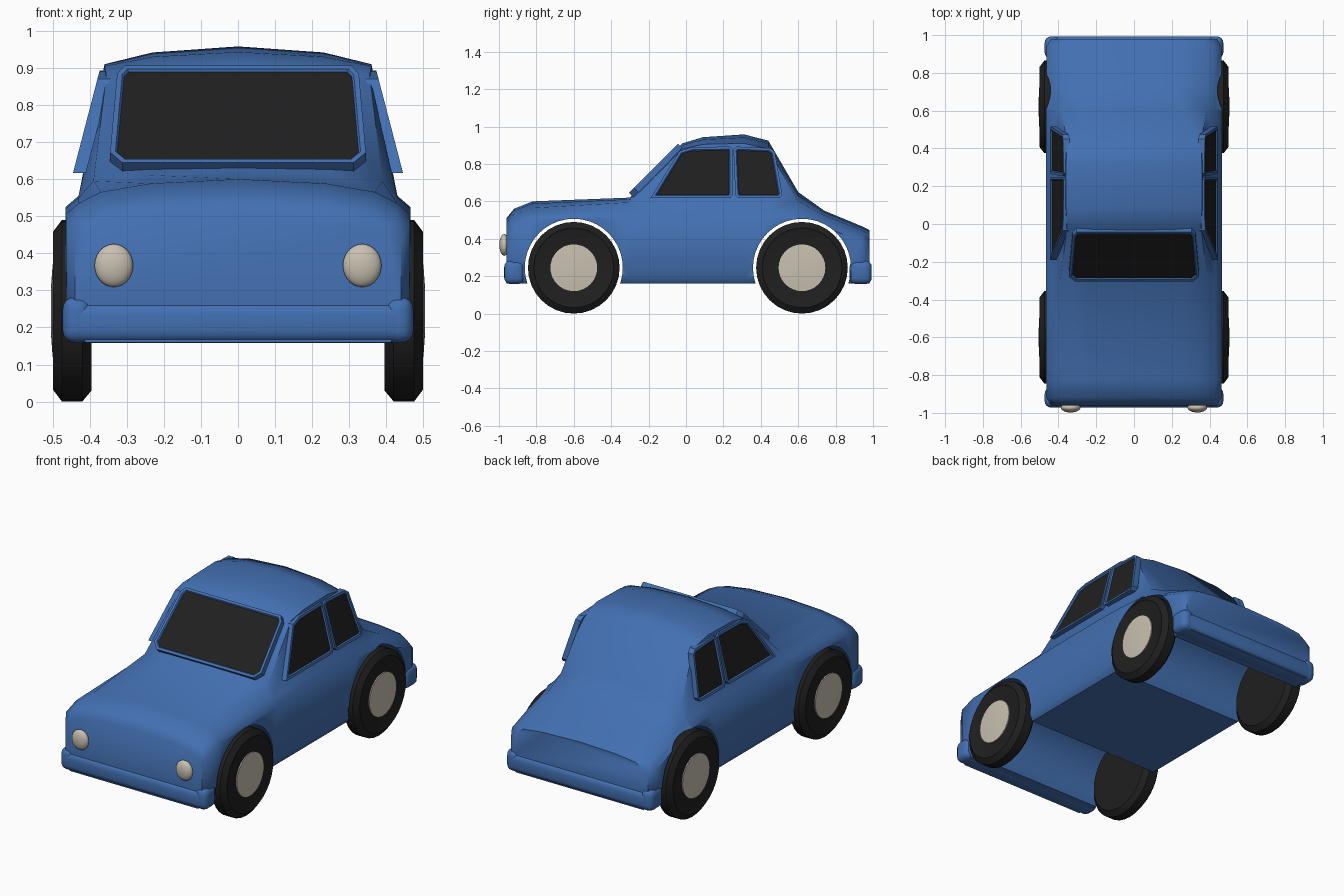
import bpy, bmesh, math
from mathutils import Vector, Matrix

cube = bpy.data.objects.get("Cube")
if cube:
    bpy.data.objects.remove(cube, do_unlink=True)


def material(name, rgb):
    m = bpy.data.materials.new(name)
    m.use_nodes = True
    m.diffuse_color = (*rgb, 1)
    bsdf = next(n for n in m.node_tree.nodes if n.type == 'BSDF_PRINCIPLED')
    bsdf.inputs["Base Color"].default_value = (*rgb, 1)
    bsdf.inputs["Roughness"].default_value = 0.6
    return m


BLUE = material("body_blue", (0.055, 0.16, 0.44))
BLACK = material("rubber_and_glass_black", (0.014, 0.014, 0.014))
CREAM = material("lamp_cream", (0.58, 0.53, 0.44))


def finish(name, bm, mats, angle=50):
    bmesh.ops.recalc_face_normals(bm, faces=bm.faces)
    mesh = bpy.data.meshes.new(name)
    bm.to_mesh(mesh)
    bm.free()
    ob = bpy.data.objects.new(name, mesh)
    bpy.context.collection.objects.link(ob)
    for m in mats:
        mesh.materials.append(m)
    smooth(ob, angle)
    return ob


def smooth(ob, angle):
    bpy.ops.object.select_all(action='DESELECT')
    ob.select_set(True)
    bpy.context.view_layer.objects.active = ob
    bpy.ops.object.shade_smooth_by_angle(angle=math.radians(angle))


def lathe(name, profile, mat, centre, side=1, steps=32):
    """Spin an (x, radius) profile around the x axis."""
    bm = bmesh.new()
    vs = [bm.verts.new((x * side, 0, -r)) for x, r in profile]
    es = [bm.edges.new(p) for p in zip(vs, vs[1:])]
    bmesh.ops.spin(bm, geom=vs + es, cent=(0, 0, 0), axis=(1, 0, 0),
                   angle=2 * math.pi, steps=steps)
    bmesh.ops.remove_doubles(bm, verts=bm.verts, dist=1e-4)
    bmesh.ops.translate(bm, verts=bm.verts, vec=(0, *centre))
    return finish(name, bm, [mat], 35)


def window(name, outline, back):
    """Raised blue frame with a sunken dark pane."""
    bm = bmesh.new()
    front = [bm.verts.new(p) for p in outline]
    rear = [bm.verts.new(Vector(p) + Vector(back)) for p in outline]
    pane = bm.faces.new(front)
    bm.faces.new(rear[::-1])
    n = len(front)
    for i in range(n):
        j = (i + 1) % n
        bm.faces.new((front[j], front[i], rear[i], rear[j]))
    bmesh.ops.recalc_face_normals(bm, faces=bm.faces)
    bmesh.ops.inset_individual(bm, faces=[pane], thickness=0.014, use_even_offset=True)
    bmesh.ops.inset_individual(bm, faces=[pane], thickness=0.005, depth=-0.007,
                               use_even_offset=True)
    pane.material_index = 1
    return finish(name, bm, [BLUE, BLACK], 30)


def rounded_box(name, lo, hi, radius):
    bm = bmesh.new()
    lo, hi = Vector(lo), Vector(hi)
    bmesh.ops.create_cube(bm, size=1, matrix=Matrix.Translation((lo + hi) / 2)
                          @ Matrix.Diagonal((*(hi - lo), 1)))
    bmesh.ops.bevel(bm, geom=bm.edges[:], offset=radius, segments=4,
                    profile=0.5, affect='EDGES')
    return finish(name, bm, [BLUE])


# Body shell: y, half width, shoulder z, roof edge x, roof edge z, crown z
stations = [
    (-0.96, 0.44, 0.46, 0.36, 0.487, 0.51),
    (-0.92, 0.463, 0.505, 0.365, 0.53, 0.56),
    (-0.82, 0.465, 0.535, 0.37, 0.565, 0.60),
    (-0.30, 0.465, 0.55, 0.39, 0.595, 0.62),
    (-0.02, 0.465, 0.555, 0.355, 0.88, 0.91),
    (0.09, 0.465, 0.555, 0.36, 0.905, 0.943),
    (0.31, 0.465, 0.555, 0.36, 0.91, 0.958),
    (0.44, 0.465, 0.55, 0.355, 0.88, 0.925),
    (0.60, 0.465, 0.54, 0.385, 0.60, 0.65),
    (0.74, 0.465, 0.49, 0.385, 0.525, 0.55),
    (0.94, 0.463, 0.42, 0.38, 0.445, 0.467),
    (0.98, 0.44, 0.395, 0.36, 0.425, 0.447),
]
bm = bmesh.new()
rings = []
for y, w, zs, xr, zr, zt in stations:
    half = [(w - 0.03, 0.16), (w - 0.005, 0.19), (w - 0.006, 0.25), (w, 0.27),
            (w, zs - 0.03), (w - 0.035, zs), (xr, zr),
            (xr * 0.64, zr + (zt - zr) * 0.66)]
    pts = half + [(0, zt)] + [(-x, z) for x, z in reversed(half)]
    rings.append([bm.verts.new((x, y, z)) for x, z in pts])
for a, b in zip(rings, rings[1:]):
    for i in range(len(a)):
        j = (i + 1) % len(a)
        bm.faces.new((a[i], a[j], b[j], b[i]))
bm.faces.new(rings[0])
bm.faces.new(rings[-1][::-1])
body = finish("body_shell", bm, [BLUE])

# Wheel arches run right across the body
AXLES = {"front": (-0.6, 0.245), "rear": (0.62, 0.245)}
for end, centre in AXLES.items():
    cutter = lathe(end + "_arch_cutter", [(-0.7, 0), (-0.7, 0.262), (0.7, 0.262), (0.7, 0)],
                   BLUE, centre, steps=40)
    cutter.hide_render = True
    mod = body.modifiers.new(end + "_arch", 'BOOLEAN')
    mod.operation, mod.solver, mod.object = 'DIFFERENCE', 'EXACT', cutter
    bpy.context.view_layer.objects.active = body
    bpy.ops.object.modifier_apply(modifier=mod.name)
    bpy.data.objects.remove(cutter, do_unlink=True)
smooth(body, 50)

# Wheels and hub discs
tyre = [(0.395, 0), (0.395, 0.215), (0.42, 0.245), (0.475, 0.245), (0.499, 0.213),
        (0.494, 0.2), (0.494, 0)]
hub = [(0.485, 0.125), (0.5, 0.125), (0.504, 0.07), (0.505, 0)]
for side, s in (("left", 1), ("right", -1)):
    for end, centre in AXLES.items():
        lathe(f"{end}_{side}_tyre", tyre, BLACK, centre, s)
        lathe(f"{end}_{side}_hub", hub, CREAM, centre, s)

# Bumpers with thicker ends
for end, y0, y1 in (("front", -0.972, -0.865), ("rear", 0.875, 0.993)):
    rounded_box(end + "_bumper", (-0.46, y0, 0.158), (0.46, y1, 0.268), 0.035)
    for side, s in (("left", 1), ("right", -1)):
        xs = sorted((s * 0.395, s * 0.473))
        rounded_box(f"{end}_{side}_bumper_end", (xs[0], y0, 0.158),
                    (xs[1], y1, 0.283), 0.034)

# Headlamps
for side, s in (("left", 1), ("right", -1)):
    bm = bmesh.new()
    bmesh.ops.create_uvsphere(bm, u_segments=24, v_segments=14, radius=1,
                              matrix=Matrix.Translation((s * 0.335, -0.972, 0.367))
                              @ Matrix.Diagonal((0.052, 0.026, 0.058, 1)))
    finish(side + "_headlamp", bm, [CREAM], 60)

# Side windows lean inwards with the cabin
front_pane = [(-0.19, 0.617), (0.235, 0.617), (0.25, 0.635), (0.25, 0.878),
              (0.235, 0.893), (0.03, 0.89), (-0.035, 0.87)]
rear_pane = [(0.28, 0.617), (0.5, 0.617), (0.515, 0.637), (0.475, 0.865),
             (0.45, 0.885), (0.27, 0.893), (0.254, 0.875), (0.264, 0.632)]
for side, s in (("left", 1), ("right", -1)):
    for end, pane in (("front", front_pane), ("rear", rear_pane)):
        outline = [(s * (0.445 - (z - 0.617) * 0.26), y, z) for y, z in pane]
        window(f"{end}_{side}_window", outline, (-s * 0.035, 0, 0))

# Windscreen follows the slope of the cabin front
right_half = [(0.312, 0.645), (0.345, 0.672), (0.326, 0.885), (0.305, 0.907)]
screen = right_half + [(-x, z) for x, z in reversed(right_half)]
window("windscreen", [(x, z - 0.95, z) for x, z in screen], (0, 0.03, -0.03))
